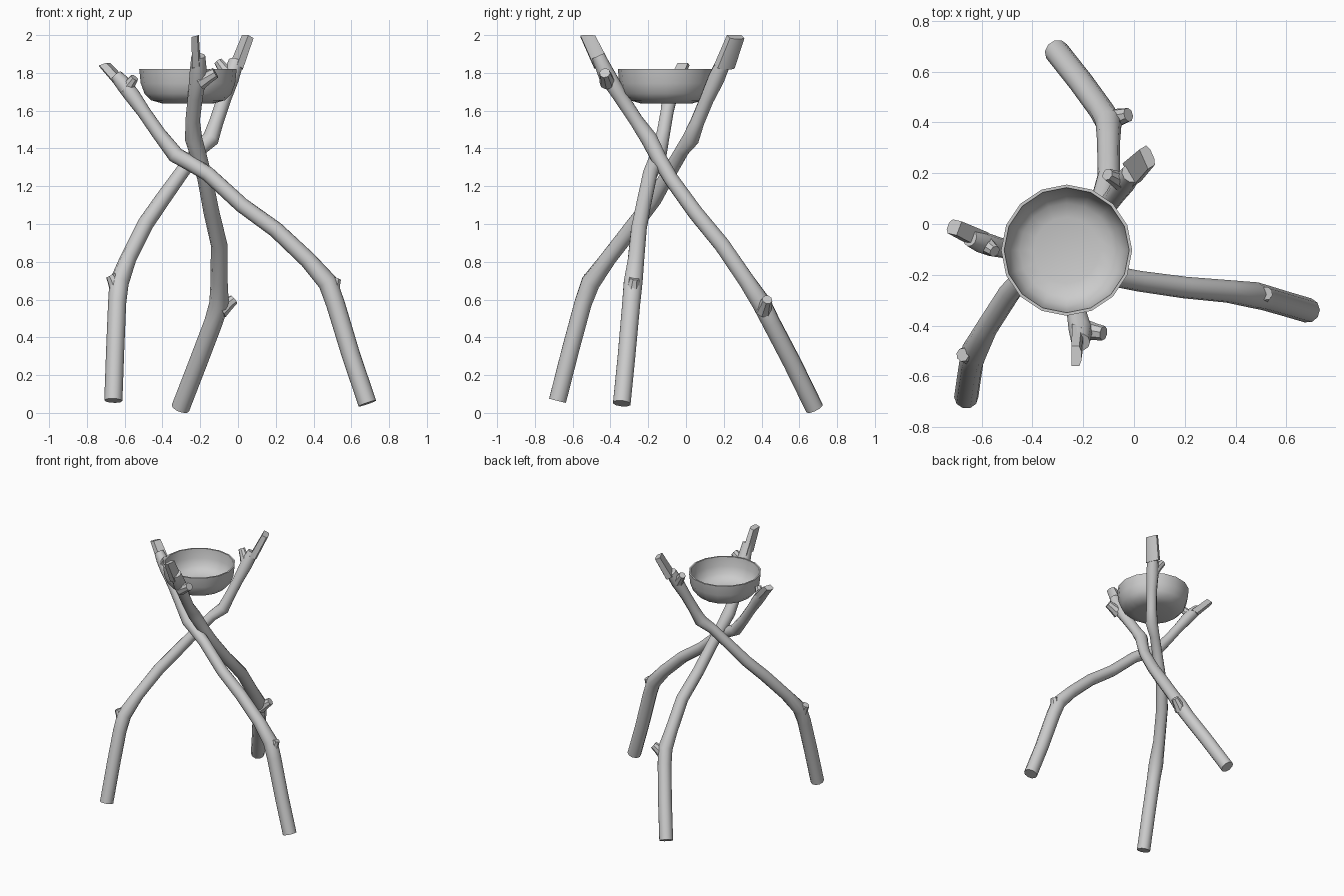
import bpy, bmesh, math
from mathutils import Vector


def finish(bm, name, angle=40):
    bmesh.ops.recalc_face_normals(bm, faces=bm.faces)
    me = bpy.data.meshes.new(name)
    bm.to_mesh(me)
    bm.free()
    ob = bpy.data.objects.new(name, me)
    bpy.context.collection.objects.link(ob)
    bpy.ops.object.select_all(action='DESELECT')
    ob.select_set(True)
    bpy.context.view_layer.objects.active = ob
    bpy.ops.object.shade_smooth_by_angle(angle=math.radians(angle))
    return ob


def loft(bm, rings):
    vs = [[bm.verts.new(p) for p in r] for r in rings]
    n = len(vs[0])
    for a, b in zip(vs, vs[1:]):
        for i in range(n):
            j = (i + 1) % n
            bm.faces.new((a[i], a[j], b[j], b[i]))
    bm.faces.new(vs[0])
    bm.faces.new(vs[-1])


def tube(name, pts, sides=10):
    """Sweep circles of varying radius along points (x, y, z, r)."""
    ps = [Vector(p[:3]) for p in pts]
    rings = []
    for i, p in enumerate(ps):
        a, b = ps[max(i - 1, 0)], ps[min(i + 1, len(ps) - 1)]
        t = (b - a).normalized()
        u = Vector((0.3, 1, 0)) if abs(t.y) < 0.85 else Vector((1, 0, 0))
        u = (u - t * u.dot(t)).normalized()
        v = t.cross(u)
        r = pts[i][3]
        rings.append([p + r * (u * math.cos(k * math.tau / sides) + v * math.sin(k * math.tau / sides))
                      for k in range(sides)])
    bm = bmesh.new()
    loft(bm, rings)
    return finish(bm, name)


def splinter(name, low, high, wide, thin):
    """Flat broken end: rectangular slab from low to high."""
    w, t = Vector(wide), Vector(thin)
    bm = bmesh.new()
    rings = []
    for c, s in ((low, 1.0), (high, 0.85)):
        c = Vector(c)
        rings.append([c + s * (a * w + b * t) for a, b in ((-1, -.6), (-.5, -1), (.5, -1), (1, -.6), (1, 1), (-1, 1))])
    loft(bm, rings)
    return finish(bm, name, 30)


# Three crossing branches
right_leg = [(.685, -.34, .05, .049), (.60, -.315, .30, .049), (.515, -.29, .58, .05),
             (.475, -.28, .69, .052), (.37, -.265, .81, .045), (.20, -.25, .97, .043),
             (.02, -.225, 1.10, .041), (-.16, -.19, 1.265, .04), (-.25, -.165, 1.32, .042),
             (-.33, -.145, 1.365, .044), (-.42, -.12, 1.48, .037), (-.50, -.10, 1.595, .036),
             (-.56, -.085, 1.68, .042), (-.605, -.07, 1.74, .042), (-.645, -.055, 1.785, .034)]
left_leg = [(-.66, -.68, .065, .048), (-.65, -.61, .34, .048), (-.64, -.545, .58, .048),
            (-.63, -.505, .69, .052), (-.58, -.41, .82, .043), (-.49, -.27, 1.0, .043),
            (-.40, -.17, 1.13, .041), (-.30, -.09, 1.27, .038), (-.21, -.02, 1.39, .037),
            (-.145, .025, 1.45, .045), (-.115, .06, 1.54, .038), (-.075, .11, 1.66, .038),
            (-.04, .16, 1.77, .045), (-.01, .20, 1.86, .04)]
back_leg = [(-.305, .68, .025, .049), (-.21, .56, .27, .049), (-.13, .45, .48, .049),
            (-.10, .40, .58, .052), (-.10, .32, .70, .045), (-.10, .19, .89, .044),
            (-.14, .05, 1.06, .042), (-.175, -.08, 1.24, .04), (-.205, -.145, 1.35, .042),
            (-.235, -.195, 1.45, .046), (-.24, -.265, 1.55, .038), (-.225, -.35, 1.68, .04),
            (-.21, -.42, 1.79, .047), (-.21, -.465, 1.89, .037)]
for name, pts in (("right_leg", right_leg), ("left_leg", left_leg), ("back_leg", back_leg)):
    tube(name, pts)

# Cut twig stubs: flared base to flat cap
stubs = {
    "right_lower_stub": ((.495, -.285, .635), (.52, -.273, .712), .045, .027),
    "left_lower_stub": ((-.638, -.515, .655), (-.675, -.515, .728), .045, .027),
    "back_lower_stub": ((-.095, .41, .54), (-.022, .43, .60), .045, .028),
    "right_upper_stub": ((-.595, -.072, 1.71), (-.548, -.108, 1.775), .042, .023),
    "left_upper_stub": ((-.045, .165, 1.78), (-.105, .195, 1.86), .042, .024),
    "back_upper_stub": ((-.205, -.415, 1.75), (-.12, -.43, 1.80), .044, .029),
}
for name, (a, b, r0, r1) in stubs.items():
    a, b = Vector(a), Vector(b)
    tube(name, [(*a.lerp(b, f), r0 + (r1 - r0) * g) for f, g in ((0, 0), (.6, .7), (1, 1))], 8)

# Broken splintered tips
splinter("right_leg_tip", (-.61, -.06, 1.735), (-.71, -.012, 1.845), (.012, .032, .0), (.026, -.006, .01))
splinter("left_leg_tip", (-.005, .205, 1.83), (.055, .265, 1.99), (-.02, .045, 0), (-.02, -.012, .012))
splinter("back_leg_tip", (-.22, -.44, 1.83), (-.227, -.52, 1.995), (0, .046, 0), (-.023, 0, -.006))

# Bowl: outer and inner profile lathed with 16 sides
profile = [(.135, 1.638), (.195, 1.655), (.23, 1.69), (.25, 1.745), (.258, 1.82),
           (.246, 1.82), (.238, 1.75), (.218, 1.70), (.185, 1.67), (.13, 1.655)]
bm = bmesh.new()
loft(bm, [[Vector((-.265 + r * math.cos(k * math.tau / 16), -.103 + r * math.sin(k * math.tau / 16), z))
           for k in range(16)] for r, z in profile])
finish(bm, "bowl", 50)
